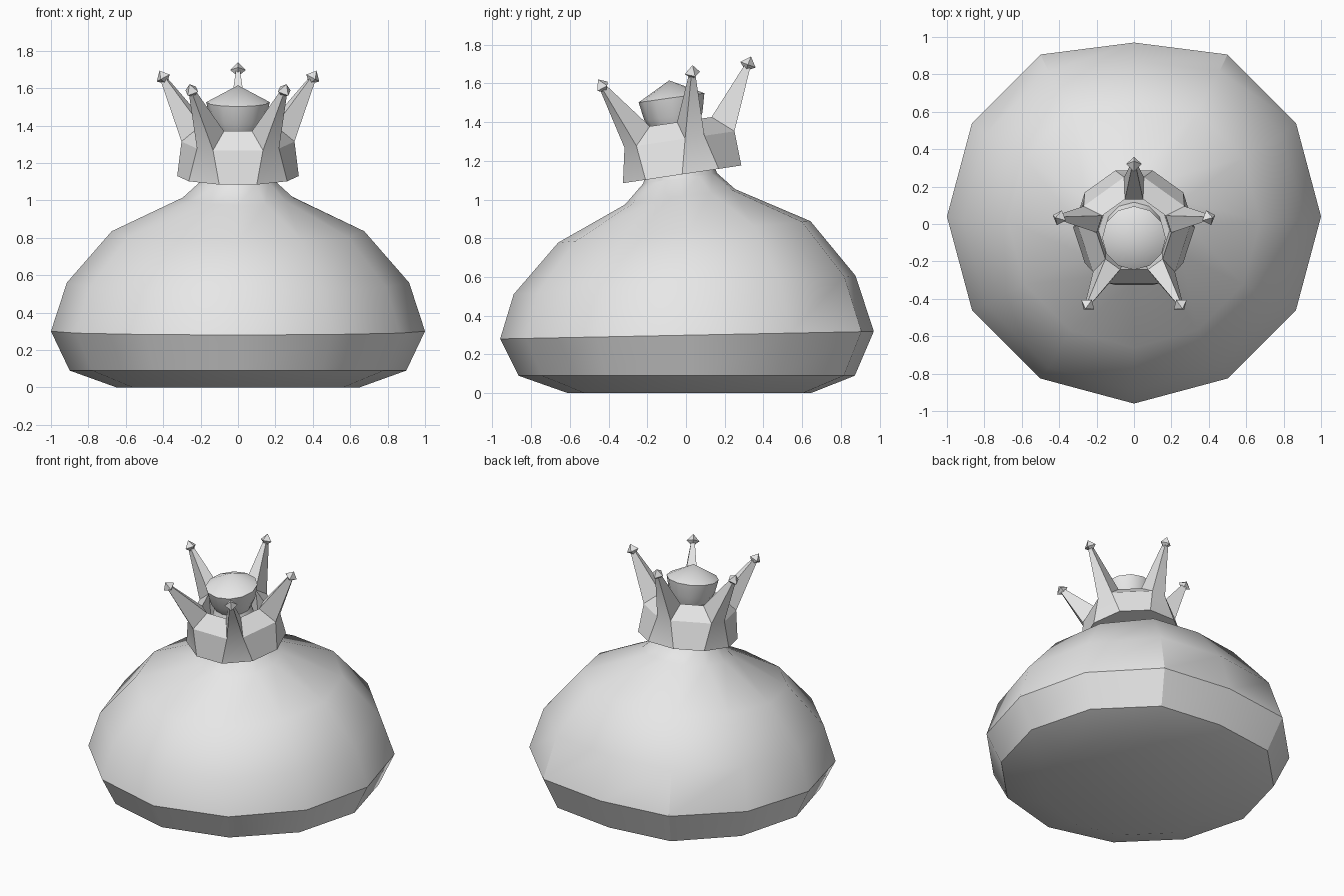
import bpy, bmesh
from math import sin, cos, radians
from mathutils import Matrix, Vector

cube = bpy.data.objects.get("Cube")
if cube:
    bpy.data.objects.remove(cube, do_unlink=True)

grey = bpy.data.materials.new("light_grey")
grey.use_nodes = True
grey.diffuse_color = (0.8, 0.8, 0.8, 1)
grey.node_tree.nodes["Principled BSDF"].inputs["Base Color"].default_value = (0.8, 0.8, 0.8, 1)


def finish(bm, name, smooth=True):
    """Turn a bmesh into a finished object."""
    bmesh.ops.recalc_face_normals(bm, faces=bm.faces)
    mesh = bpy.data.meshes.new(name)
    bm.to_mesh(mesh)
    bm.free()
    mesh.materials.append(grey)
    obj = bpy.data.objects.new(name, mesh)
    bpy.context.collection.objects.link(obj)
    if smooth:
        bpy.ops.object.select_all(action='DESELECT')
        obj.select_set(True)
        bpy.context.view_layer.objects.active = obj
        bpy.ops.object.shade_smooth_by_angle(angle=radians(31))
    return obj


def bridge(bm, a, b):
    """Join two closed rings of equal length with quads."""
    n = len(a)
    for i in range(n):
        j = (i + 1) % n
        bm.faces.new((a[i], a[j], b[j], b[i]))


# Sack: twelve-sided rings that lean forward towards the tied neck
SIDES = 12
RINGS = [  # radius, centre y, height, slope along y
    (0.65, 0.04, 0.0, 0), (0.90, 0.035, 0.09, 0), (1.0, 0.04, 0.30, 0.02),
    (0.915, 0.025, 0.56, 0.054), (0.675, 0.015, 0.835, 0.085),
    (0.295, -0.02, 1.015, 0.14), (0.19, -0.03, 1.11, 0.14),
    (0.12, -0.055, 1.37, 0.14), (0.15, -0.065, 1.43, 0.14),
    (0.17, -0.075, 1.525, 0.14)]
bm = bmesh.new()
loops = []
for r, cy, z, slope in RINGS:
    loop = []
    for i in range(SIDES):
        a = radians(90 + i * 360 / SIDES)
        y = r * sin(a) * (0.93 if i == 0 and r > 0.25 else 1)
        loop.append(bm.verts.new((r * cos(a), cy + y, z + slope * y)))
    loops.append(loop)
for lower, upper in zip(loops, loops[1:]):
    bridge(bm, lower, upper)
bm.faces.new(loops[0])
apex = bm.verts.new((0, -0.087, 1.615))
for i in range(SIDES):
    bm.faces.new((loops[-1][i], loops[-1][(i + 1) % SIDES], apex))
finish(bm, "sack")

# Crown: tilted band with five tapered spikes
POINTS = 5
tilt = Matrix.Translation((0, -0.02, 1.13)) @ Matrix.Rotation(radians(8.5), 4, 'X')


def polar(r, degrees, z):
    a = radians(90 + degrees)
    return Vector((r * cos(a), r * sin(a), z))


def pair_ring(bm, r, z, half):
    """Two vertices at each spike, set apart by the half angle."""
    return [bm.verts.new(polar(r, k * 360 / POINTS + s * half, z))
            for k in range(POINTS) for s in (-1, 1)]


bm = bmesh.new()
base = pair_ring(bm, 0.325, 0, 18)
outer = pair_ring(bm, 0.305, 0.18, 10)
inner = pair_ring(bm, 0.2, 0.27, 14)
floor = pair_ring(bm, 0.19, 0.1, 18)
bridge(bm, base, outer)
bridge(bm, inner, floor)
bm.faces.new(base)
bm.faces.new(floor)
for k in range(POINTS):
    i, j, n = 2 * k, 2 * k + 1, (2 * k + 2) % (2 * POINTS)
    bm.faces.new((outer[j], outer[n], inner[n], inner[j]))
    foot = (outer[i], outer[j], inner[j], inner[i])
    mid = sum((v.co for v in foot), Vector()) / 4
    tip = polar(0.415, k * 360 / POINTS, 0.5)
    top = [bm.verts.new(tip + (v.co - mid) * 0.24) for v in foot]
    bridge(bm, foot, top)
    bm.faces.new(top)
bm.transform(tilt)
finish(bm, "crown")

# Faceted gem on every spike, aligned with the spike
for k in range(POINTS):
    tip = polar(0.42, k * 360 / POINTS, 0.51)
    axis = (tip - polar(0.25, k * 360 / POINTS, 0.2)).normalized()
    turn = axis.to_track_quat('Z', 'Y').to_matrix().to_4x4()
    bm = bmesh.new()
    rim = [bm.verts.new(polar(0.042, q * 90, 0)) for q in range(4)]
    for z in (-0.035, 0.045):
        end = bm.verts.new((0, 0, z))
        for q in range(4):
            bm.faces.new((rim[q], rim[(q + 1) % 4], end))
    bm.transform(tilt @ Matrix.Translation(tip) @ turn)
    finish(bm, f"crown_gem_{k + 1}", smooth=False)
